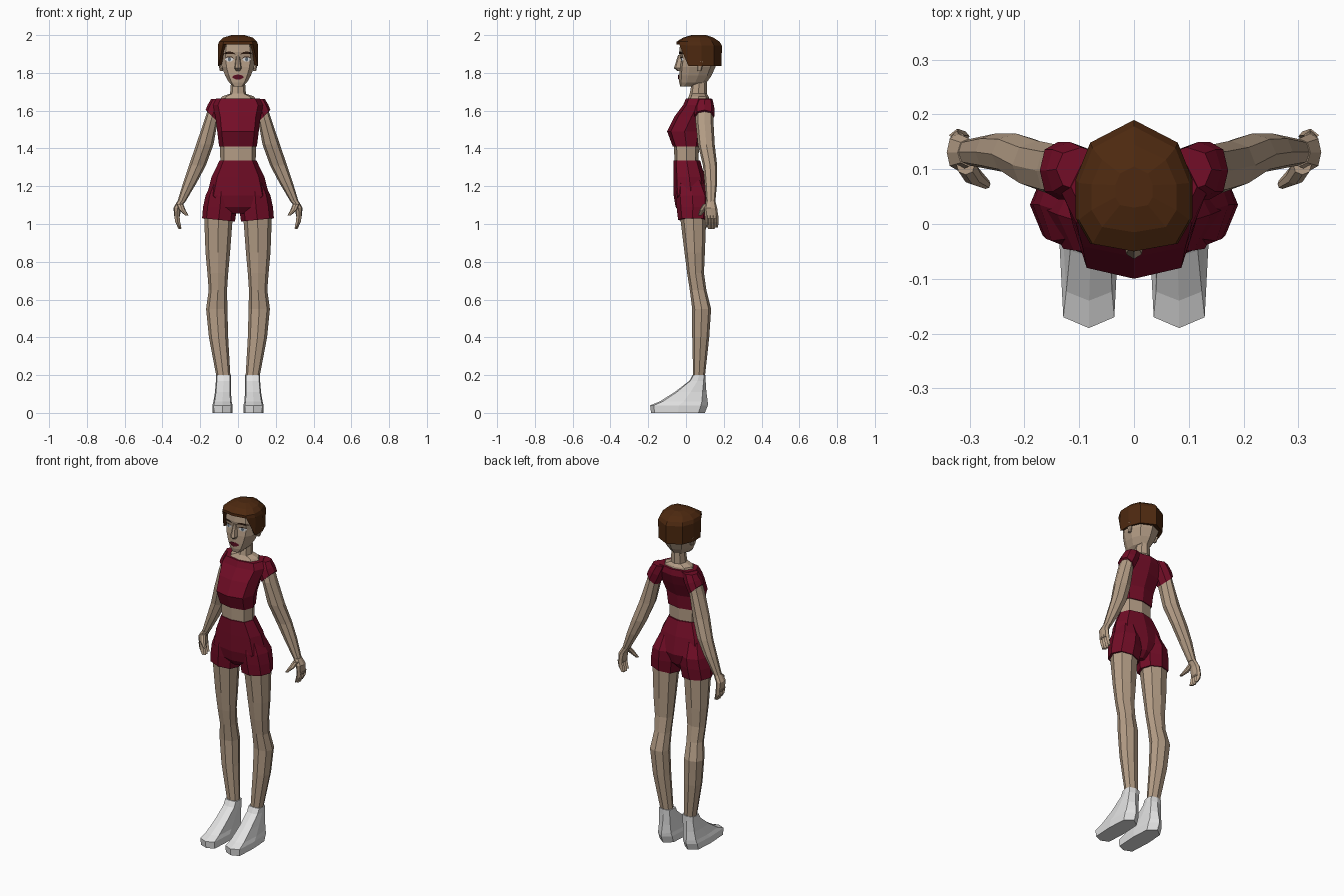
import bpy
import bmesh
from math import sin, cos, pi, sqrt
from mathutils import Vector
from mathutils.bvhtree import BVHTree

if "Cube" in bpy.data.objects:
    bpy.data.objects.remove(bpy.data.objects["Cube"])


def material(name, red, green, blue):
    mat = bpy.data.materials.new(name)
    mat.use_nodes = True
    mat.diffuse_color = (red, green, blue, 1)
    shader = mat.node_tree.nodes["Principled BSDF"]
    shader.inputs["Base Color"].default_value = mat.diffuse_color
    shader.inputs["Roughness"].default_value = .9
    return mat


skin = material("skin", .46, .34, .24)
cloth = material("crimson cloth", .17, .004, .02)
brown = material("brown hair", .075, .022, .005)
white = material("white shoe", .75, .75, .75)
lip = material("dark red lip", .1, .004, .015)
dark = material("dark brow", .03, .012, .006)
grey = material("grey iris", .12, .16, .2)


def outline(sides, square, back):
    """Unit cross-section from the front centre, with its own back roundness."""
    points = []
    for i in range(sides):
        angle = 2 * pi * i / sides
        s, c = sin(angle), cos(angle)
        x = abs(s) ** square * (1 if s > 0 else -1)
        y = -abs(c) ** square if c > 0 else abs(c) ** back
        points.append((x, y))
    return points


BODY = outline(sides=8, square=.7, back=.9)
LIMB = outline(sides=8, square=.9, back=.9)
FACE = outline(sides=10, square=.7, back=1.5)
HAIR = outline(sides=10, square=.6, back=2)
FOOT = outline(sides=8, square=.4, back=.8)
FINGER = outline(sides=4, square=1, back=1)


def ring(z, inner, outer, front, back, tilt=0):
    return z, (inner + outer) / 2, (outer - inner) / 2, front, back, tilt


def middle(z, half, front, back):
    return ring(z, -half, half, front, back)


def finish(name, bm, mat):
    mesh = bpy.data.meshes.new(name)
    bm.to_mesh(mesh)
    mesh.materials.append(mat)
    bpy.context.collection.objects.link(bpy.data.objects.new(name, mesh))


def loft(name, shape, mat, *rows, side=1, fringe=None):
    """Skin level rings; the fringe height lifts the front of low rings."""
    bm = bmesh.new()
    rings = []
    for z, centre, half, front, back, tilt in rows:
        level = []
        for u, v in shape:
            y = (front + back) / 2 + v * (back - front) / 2
            height = z + tilt * u * half
            if fringe and v < -.6:
                height = max(height, fringe)
            level.append(bm.verts.new((side * (centre + u * half), y, height)))
        rings.append(level)
    for low, high in zip(rings, rings[1:]):
        for i in range(len(shape)):
            bm.faces.new((low[i - 1], low[i], high[i], high[i - 1]))
    if not fringe:
        bm.faces.new(rings[0])
    bm.faces.new(rings[-1])
    bmesh.ops.recalc_face_normals(bm, faces=bm.faces)
    finish(name, bm, mat)
    return bm


# Torso, waist, neck and hips
loft("shirt", BODY, cloth,
     middle(z=1.41, half=.1, front=-.07, back=.075),
     middle(z=1.49, half=.11, front=-.1, back=.085),
     middle(z=1.57, half=.12, front=-.06, back=.12),
     middle(z=1.63, half=.135, front=-.015, back=.14),
     middle(z=1.665, half=.115, front=0, back=.135))
loft("waist", BODY, skin,
     middle(z=1.31, half=.093, front=-.06, back=.065),
     middle(z=1.44, half=.096, front=-.065, back=.07))
loft("neck", LIMB, skin,
     middle(z=1.65, half=.1, front=0, back=.125),
     middle(z=1.675, half=.085, front=.015, back=.12),
     middle(z=1.69, half=.042, front=.02, back=.11),
     middle(z=1.78, half=.035, front=.035, back=.11))
loft("shorts_hips", BODY, cloth,
     middle(z=1.055, half=.035, front=-.03, back=.07),
     middle(z=1.09, half=.1, front=-.055, back=.105),
     middle(z=1.15, half=.165, front=-.065, back=.12),
     middle(z=1.25, half=.14, front=-.066, back=.1),
     middle(z=1.335, half=.098, front=-.067, back=.075))

# Head, nose and hair
head = loft("head", FACE, skin,
            middle(z=1.727, half=.026, front=-.03, back=.03),
            middle(z=1.75, half=.05, front=-.036, back=.11),
            middle(z=1.785, half=.07, front=-.036, back=.135),
            middle(z=1.83, half=.088, front=-.034, back=.155),
            middle(z=1.87, half=.094, front=-.028, back=.165),
            middle(z=1.91, half=.095, front=-.036, back=.165),
            middle(z=1.965, half=.085, front=-.03, back=.15))
loft("nose", LIMB, skin,
     middle(z=1.81, half=.012, front=-.045, back=0),
     middle(z=1.825, half=.019, front=-.064, back=0),
     middle(z=1.895, half=.009, front=-.042, back=0))
loft("hair", HAIR, brown,
     middle(z=1.845, half=.085, front=-.02, back=.15),
     middle(z=1.837, half=.108, front=-.047, back=.188),
     middle(z=1.945, half=.11, front=-.05, back=.19),
     middle(z=1.965, half=.104, front=-.05, back=.178),
     middle(z=1.987, half=.08, front=-.015, back=.145),
     middle(z=2, half=.035, front=.03, back=.105), fringe=1.95)

# Painted face details, draped over the head as curved lens shapes
surface = BVHTree.FromBMesh(head)


def drape(name, mat, x, z, half, height, gap, arch=0):
    bm = bmesh.new()
    columns = []
    for step in (-1, -.5, 0, .5, 1):
        swell = sqrt(1 - .95 * step * step)
        column = []
        for way in (-1, 1):
            px = x + step * half
            pz = z + way * height * swell + arch * swell
            hit = surface.ray_cast(Vector((px, -1, pz)), Vector((0, 1, 0)))[0]
            column.append(bm.verts.new((px, hit.y - gap, pz)))
        columns.append(column)
    for a, b in zip(columns, columns[1:]):
        bm.faces.new((a[0], b[0], b[1], a[1]))
    finish(name, bm, mat)


drape("lips", lip, x=0, z=1.778, half=.03, height=.013, gap=.007)

for label, side in (("left", 1), ("right", -1)):
    eye = side * .046
    drape(label + "_eye", white, eye, z=1.872, half=.022, height=.012, gap=.003)
    drape(label + "_iris", grey, eye, z=1.872, half=.008, height=.011, gap=.005)
    drape(label + "_lash", dark, eye, z=1.873, half=.025, height=.003,
          gap=.006, arch=.012)
    drape(label + "_brow", dark, eye, z=1.897, half=.032, height=.006,
          gap=.006, arch=.01)
    loft(label + "_ear", LIMB, skin,
         ring(z=1.81, inner=.08, outer=.096, front=.06, back=.08),
         ring(z=1.86, inner=.085, outer=.106, front=.06, back=.095), side=side)

    # Arm with a slanted sleeve hem
    loft(label + "_sleeve", LIMB, cloth,
         ring(z=1.57, inner=.105, outer=.172, front=.045, back=.15, tilt=1),
         ring(z=1.615, inner=.075, outer=.16, front=.045, back=.15, tilt=.4),
         ring(z=1.662, inner=.05, outer=.142, front=.06, back=.14), side=side)
    loft(label + "_arm", LIMB, skin,
         ring(z=1.62, inner=.09, outer=.155, front=.055, back=.143),
         ring(z=1.55, inner=.106, outer=.178, front=.05, back=.145),
         ring(z=1.42, inner=.13, outer=.222, front=.063, back=.152),
         ring(z=1.31, inner=.17, outer=.26, front=.09, back=.165),
         ring(z=1.22, inner=.218, outer=.29, front=.098, back=.165),
         ring(z=1.115, inner=.28, outer=.322, front=.107, back=.155), side=side)

    # Hand with fingers and thumb
    loft(label + "_palm", LIMB, skin,
         ring(z=1.12, inner=.28, outer=.322, front=.105, back=.156),
         ring(z=1.085, inner=.3, outer=.342, front=.097, back=.165),
         ring(z=1.03, inner=.31, outer=.336, front=.1, back=.172), side=side)
    for i in range(4):
        y = .1 + i * .017
        tip = .97 + .008 * abs(i - 1.5)
        loft(label + "_finger_" + str(i + 1), FINGER, skin,
             ring(z=1.045, inner=.31, outer=.338, front=y, back=y + .022),
             ring(z=1.01, inner=.306, outer=.332, front=y, back=y + .022),
             ring(z=tip, inner=.3, outer=.315, front=y, back=y + .018), side=side)
    loft(label + "_thumb", LIMB, skin,
         ring(z=1.105, inner=.29, outer=.325, front=.09, back=.13),
         ring(z=1.075, inner=.278, outer=.312, front=.072, back=.105),
         ring(z=1.045, inner=.262, outer=.28, front=.064, back=.082), side=side)

    # Leg with shorts hem
    loft(label + "_shorts_leg", LIMB, cloth,
         ring(z=1.022, inner=.016, outer=.19, front=-.042, back=.112, tilt=.1),
         ring(z=1.09, inner=.005, outer=.185, front=-.05, back=.122),
         ring(z=1.15, inner=.01, outer=.172, front=-.055, back=.125),
         ring(z=1.23, inner=.03, outer=.135, front=-.045, back=.09), side=side)
    loft(label + "_leg", LIMB, skin,
         ring(z=1.06, inner=.026, outer=.18, front=-.034, back=.108),
         ring(z=.85, inner=.042, outer=.172, front=-.008, back=.1),
         ring(z=.74, inner=.052, outer=.162, front=.006, back=.095),
         ring(z=.65, inner=.058, outer=.155, front=.02, back=.108),
         ring(z=.55, inner=.056, outer=.169, front=.033, back=.133),
         ring(z=.4, inner=.052, outer=.154, front=.033, back=.123),
         ring(z=.19, inner=.04, outer=.114, front=.038, back=.1), side=side)

    # Shoe
    loft(label + "_shoe", FOOT, white,
         ring(z=0, inner=.03, outer=.134, front=-.185, back=.1),
         ring(z=.04, inner=.029, outer=.136, front=-.19, back=.116),
         ring(z=.06, inner=.034, outer=.13, front=-.14, back=.115),
         ring(z=.11, inner=.037, outer=.122, front=-.06, back=.108),
         ring(z=.17, inner=.037, outer=.117, front=.018, back=.104),
         ring(z=.2, inner=.037, outer=.117, front=.035, back=.104), side=side)
